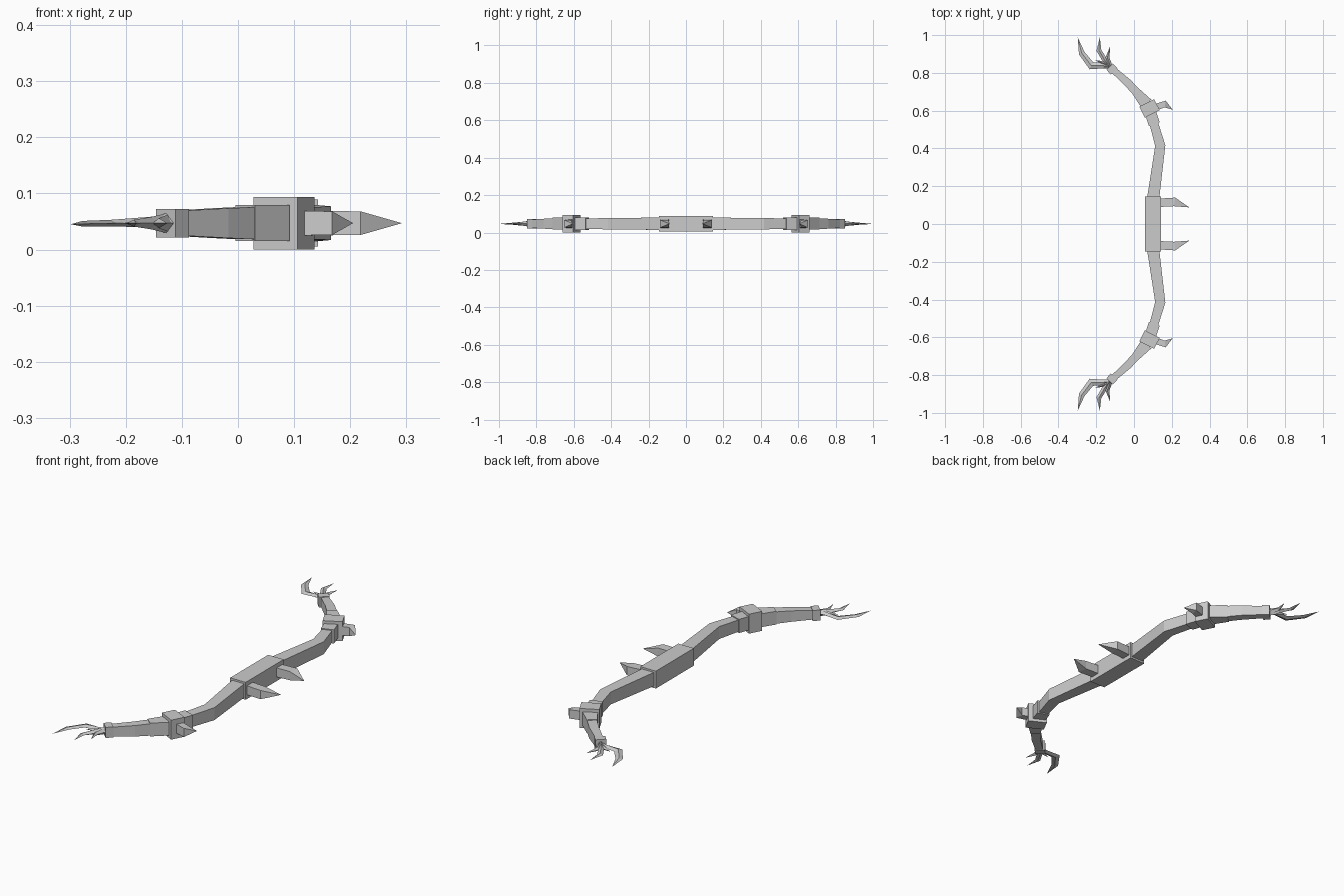
import bpy, bmesh
from mathutils import Vector

ZC = 0.047  # height of the bow's centre plane


def sweep(name, stations, diamond=False, mirror=True, z=ZC):
    """Four-sided tube through (x, y, width, height[, z offset]) stations; zero width makes a point."""
    bm = bmesh.new()
    pts = [Vector((s[0], s[1], 0)) for s in stations]
    rings = []
    for i, s in enumerate(stations):
        d = Vector((0, 0, 0))
        if i > 0:
            d += (pts[i] - pts[i - 1]).normalized()
        if i < len(pts) - 1:
            d += (pts[i + 1] - pts[i]).normalized()
        d.normalize()
        side = Vector((d.y, -d.x, 0)) * s[2] / 2
        up = Vector((0, 0, s[3] / 2))
        c = pts[i] + Vector((0, 0, z + (s[4] if len(s) > 4 else 0)))
        if s[2] == 0:
            rings.append([bm.verts.new(c)])
        else:
            offs = [side, up, -side, -up] if diamond else [side + up, up - side, -side - up, side - up]
            rings.append([bm.verts.new(c + o) for o in offs])
    for a, b in zip(rings, rings[1:]):
        for k in range(4):
            n = (k + 1) % 4
            if len(b) == 1:
                bm.faces.new((a[k], a[n], b[0]))
            else:
                bm.faces.new((a[k], a[n], b[n], b[k]))
    for r in (rings[0], rings[-1]):
        if len(r) == 4:
            bm.faces.new(r)
    bmesh.ops.recalc_face_normals(bm, faces=bm.faces)
    me = bpy.data.meshes.new(name)
    bm.to_mesh(me)
    bm.free()
    ob = bpy.data.objects.new(name, me)
    bpy.context.collection.objects.link(ob)
    if mirror:
        m = ob.modifiers.new("Mirror", 'MIRROR')
        m.use_axis = (False, True, False)
        m.use_mirror_merge = False
    return ob


# Central grip
sweep("grip", [(0.101, -0.145, 0.083, 0.084), (0.101, 0.145, 0.083, 0.084)], mirror=False)

# Inner limbs, bending outwards then back
sweep("inner_limb", [(0.102, 0.14, 0.064, 0.066), (0.139, 0.415, 0.054, 0.060),
                     (0.100, 0.55, 0.045, 0.056)])

# Sleeve and joint block
sweep("sleeve", [(0.108, 0.528, 0.060, 0.066), (0.086, 0.592, 0.060, 0.066)])
sweep("joint_block", [(0.097, 0.583, 0.088, 0.094), (0.067, 0.641, 0.088, 0.094)])

# Outer limb: collar, tapering arm and wrist
sweep("collar", [(0.066, 0.636, 0.068, 0.064), (0.013, 0.698, 0.046, 0.064)])
sweep("outer_limb", [(0.020, 0.690, 0.044, 0.058), (-0.032, 0.747, 0.042, 0.053),
                     (-0.112, 0.818, 0.034, 0.044)])
sweep("wrist", [(-0.105, 0.808, 0.048, 0.051), (-0.129, 0.833, 0.048, 0.051)])

# Spikes on grip and joints
sweep("grip_spike", [(0.13, 0.112, 0.044, 0.044), (0.215, 0.117, 0.046, 0.042), (0.292, 0.088, 0, 0)])
sweep("joint_spike", [(0.105, 0.615, 0.036, 0.044), (0.165, 0.635, 0.036, 0.042), (0.205, 0.605, 0, 0)])

# Three hooked claws on each end
sweep("long_claw", [(-0.125, 0.835, 0.024, 0.030), (-0.160, 0.838, 0.028, 0.018, 0.002),
                    (-0.226, 0.838, 0.042, 0.012), (-0.277, 0.905, 0.032, 0.010, -0.001),
                    (-0.298, 0.988, 0, 0, -0.002)], diamond=True)
sweep("middle_claw", [(-0.130, 0.833, 0.026, 0.034), (-0.155, 0.868, 0.026, 0.022),
                      (-0.186, 0.920, 0.026, 0.012), (-0.181, 0.990, 0, 0)], diamond=True)
sweep("short_claw", [(-0.125, 0.835, 0.022, 0.030), (-0.141, 0.880, 0.022, 0.018),
                     (-0.126, 0.942, 0, 0)], diamond=True)
# Thumb-side knuckle bridging the long claw to the wrist
sweep("knuckle", [(-0.125, 0.832, 0.036, 0.036), (-0.145, 0.846, 0.028, 0.026), (-0.205, 0.868, 0, 0)],
      diamond=True)
